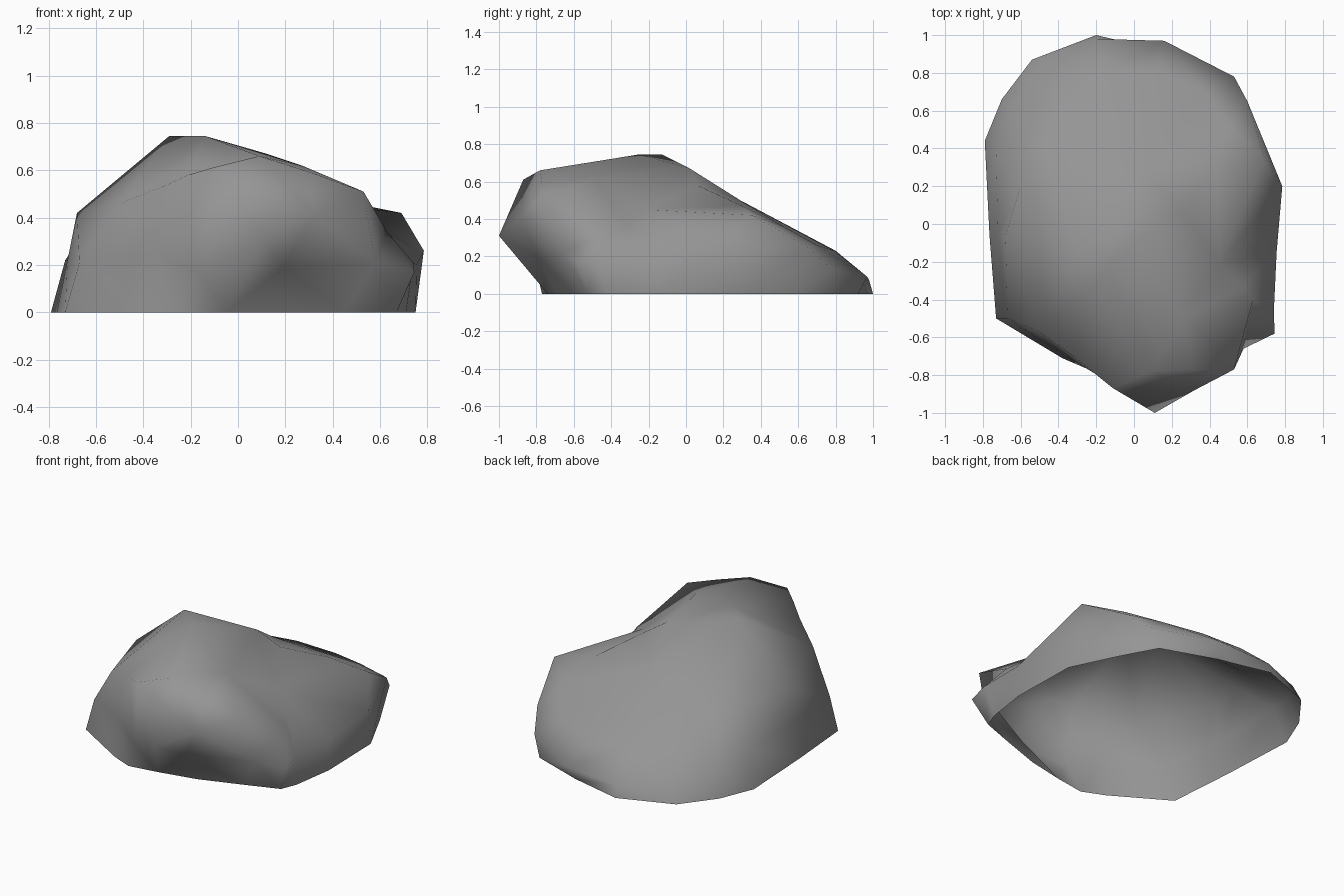
import bpy
import bmesh
from mathutils import Vector
from mathutils.geometry import delaunay_2d_cdt

cube = bpy.data.objects.get("Cube")
if cube:
    bpy.data.objects.remove(cube, do_unlink=True)


def make_material(name, level):
    material = bpy.data.materials.new(name)
    material.use_nodes = True
    colour = (level, level, level, 1.0)
    material.diffuse_color = colour
    material.node_tree.nodes["Principled BSDF"].inputs["Base Color"].default_value = colour
    return material


def add_ring(mesh, points):
    return [mesh.verts.new(point) for point in points]


def bridge_rings(mesh, lower, upper):
    count = len(lower)
    for i in range(count):
        j = (i + 1) % count
        mesh.faces.new((lower[i], lower[j], upper[j], upper[i]))


def cap_ring(mesh, ring, peaks):
    """Triangulate the inside of a ring through some peak points."""
    verts = ring + peaks
    flat = [Vector((v.co.x, v.co.y)) for v in verts]
    outline = list(range(len(ring)))
    result = delaunay_2d_cdt(flat, [], [outline], 1, 0.0001)
    for face in result[2]:
        corners = [verts[result[3][index][0]] for index in face]
        mesh.faces.new(corners)


# Outline on the ground, counterclockwise from the front
ground_outline = [
    (-0.05, -0.74), (0.19, -0.69), (0.45, -0.6), (0.67, -0.52), (0.71, -0.42),
    (0.75, -0.15), (0.74, 0.29), (0.6, 0.58), (0.48, 0.8), (0.14, 0.92),
    (-0.2, 1), (-0.54, 0.87), (-0.7, 0.66), (-0.79, 0.44), (-0.765, -0.06),
    (-0.73, -0.5), (-0.38, -0.71), (-0.24, -0.77),
]

# Bulging flank with the overhanging nose and the side spur
flank_outline = [
    (0.11, -1, 0.31), (0.19, -0.79, 0.19), (0.58, -0.66, 0.21), (0.745, -0.58, 0.17),
    (0.74, -0.47, 0.21), (0.755, -0.15, 0.2), (0.785, 0.2, 0.26), (0.6, 0.65, 0.25),
    (0.53, 0.78, 0.13), (0.16, 0.97, 0.09), (-0.2, 0.98, 0.07), (-0.51, 0.83, 0.1),
    (-0.65, 0.62, 0.16), (-0.73, 0.39, 0.22), (-0.72, -0.06, 0.22),
    (-0.67, -0.5, 0.21), (-0.36, -0.7, 0.25), (-0.17, -0.81, 0.17),
]

# Shoulder where the flank turns into the crown
shoulder_outline = [
    (-0.11, -0.87, 0.61), (0.32, -0.88, 0.41), (0.53, -0.77, 0.51), (0.63, -0.4, 0.34),
    (0.58, -0.33, 0.37), (0.45, -0.21, 0.45), (0.69, 0.35, 0.42), (0.5, 0.52, 0.36),
    (0.38, 0.7, 0.26), (0.14, 0.79, 0.23), (-0.14, 0.8, 0.23), (-0.36, 0.6, 0.31),
    (-0.48, 0.4, 0.38), (-0.6, 0.2, 0.41), (-0.68, -0.06, 0.42),
    (-0.5, -0.57, 0.46), (-0.32, -0.7, 0.53), (-0.21, -0.79, 0.58),
]

# Peaks, front brow and back ridge
crown_peaks = [
    (-0.29, -0.13, 0.745), (-0.14, -0.25, 0.745), (0.09, -0.78, 0.66),
    (0.31, -0.77, 0.59), (0.27, -0.49, 0.62), (0.12, 0.02, 0.67),
    (0.26, 0.06, 0.58), (0.05, 0.29, 0.5), (0.44, 0.3, 0.47),
]

# Open-bottomed boulder shell
shell = bmesh.new()
ground = add_ring(shell, [(x, y, 0) for x, y in ground_outline])
flank = add_ring(shell, flank_outline)
shoulder = add_ring(shell, shoulder_outline)
bridge_rings(shell, ground, flank)
bridge_rings(shell, flank, shoulder)
cap_ring(shell, shoulder, add_ring(shell, crown_peaks))
bmesh.ops.triangulate(shell, faces=[f for f in shell.faces if len(f.verts) > 3])
bmesh.ops.recalc_face_normals(shell, faces=shell.faces)
for face in shell.faces:
    face.smooth = True

data = bpy.data.meshes.new("boulder")
shell.to_mesh(data)
shell.free()
data.materials.append(make_material("stone grey", 0.3))
boulder = bpy.data.objects.new("boulder", data)
bpy.context.collection.objects.link(boulder)
